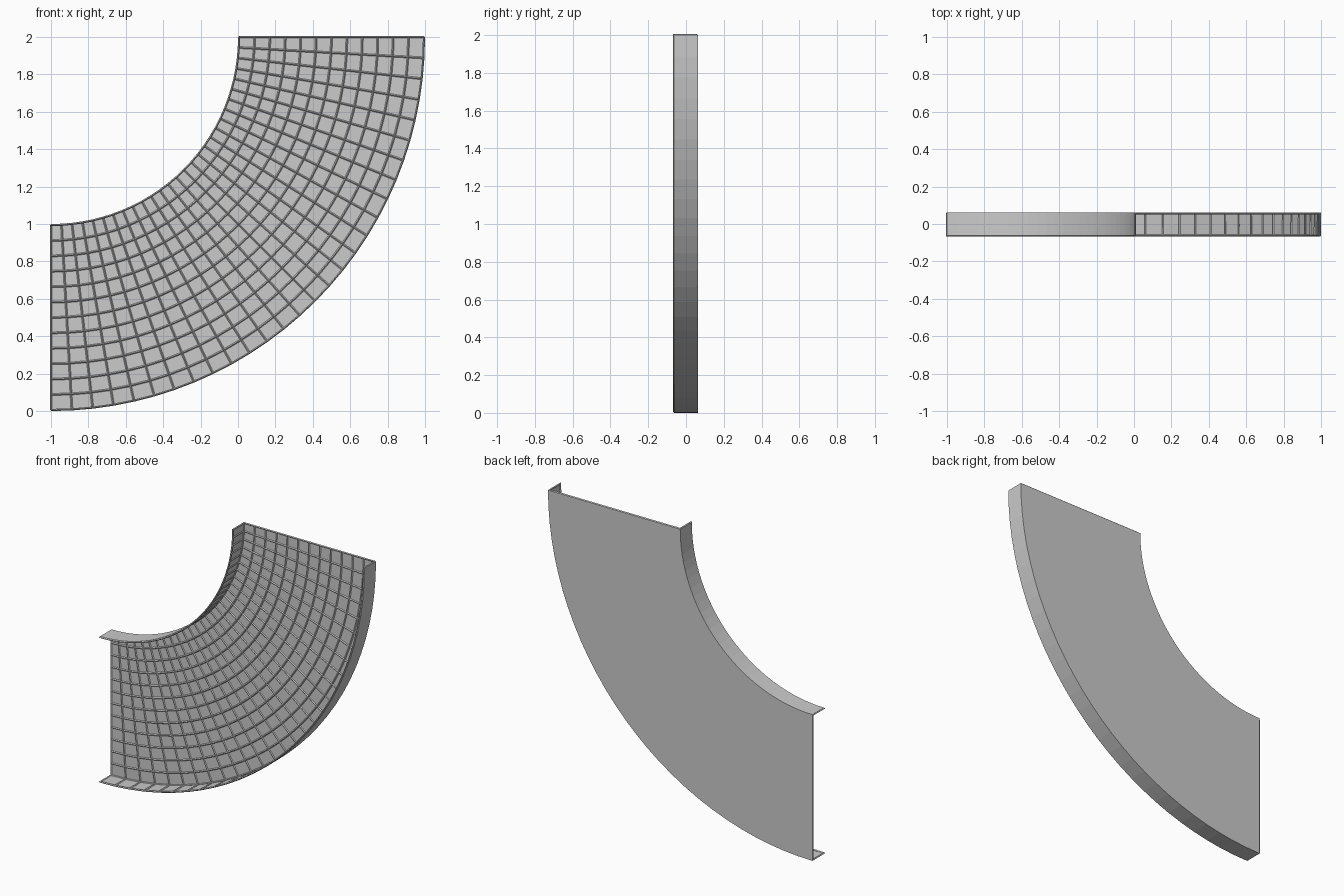
import bpy, math

if "Cube" in bpy.data.objects:
    bpy.data.objects.remove(bpy.data.objects["Cube"])

SEGMENTS = 28      # divisions around the quarter turn
LANES = 12         # divisions across the width
HALF = 0.0625      # half depth of the channel
R_IN, R_OUT = 1.0, 2.0


def channel(name, inset):
    """U-shaped channel swept a quarter turn about (-1, 2), open to the front."""
    ro, ri, yb = R_OUT - inset, R_IN + inset, HALF - inset
    profile = [(ro, -HALF)]
    profile += [(ro + (ri - ro) * k / LANES, yb) for k in range(LANES + 1)]
    profile += [(ri, -HALF)]
    n = len(profile)
    verts, faces = [], []
    for i in range(SEGMENTS + 1):
        a = math.radians(-90 + 90 * i / SEGMENTS)
        verts += [(-1 + r * math.cos(a), y, 2 + r * math.sin(a)) for r, y in profile]
    for i in range(SEGMENTS):
        for j in range(n - 1):
            a, b = i * n + j, (i + 1) * n + j
            faces.append((a, a + 1, b + 1, b))
    mesh = bpy.data.meshes.new(name)
    mesh.from_pydata(verts, [], faces)
    mesh.update()
    obj = bpy.data.objects.new(name, mesh)
    bpy.context.collection.objects.link(obj)
    return obj


# Thin sheet: back plate with inner and outer flanges
sheet = channel("channel_sheet", 0.0)
solid = sheet.modifiers.new("thickness", 'SOLIDIFY')
solid.thickness = 0.004
solid.offset = -1

# Wire grid lining the inside of the channel
grid = channel("wire_grid", 0.006)
wire = grid.modifiers.new("wires", 'WIREFRAME')
wire.thickness = 0.011
wire.offset = 0
wire.use_boundary = True
wire.use_even_offset = True
wire.use_replace = True
